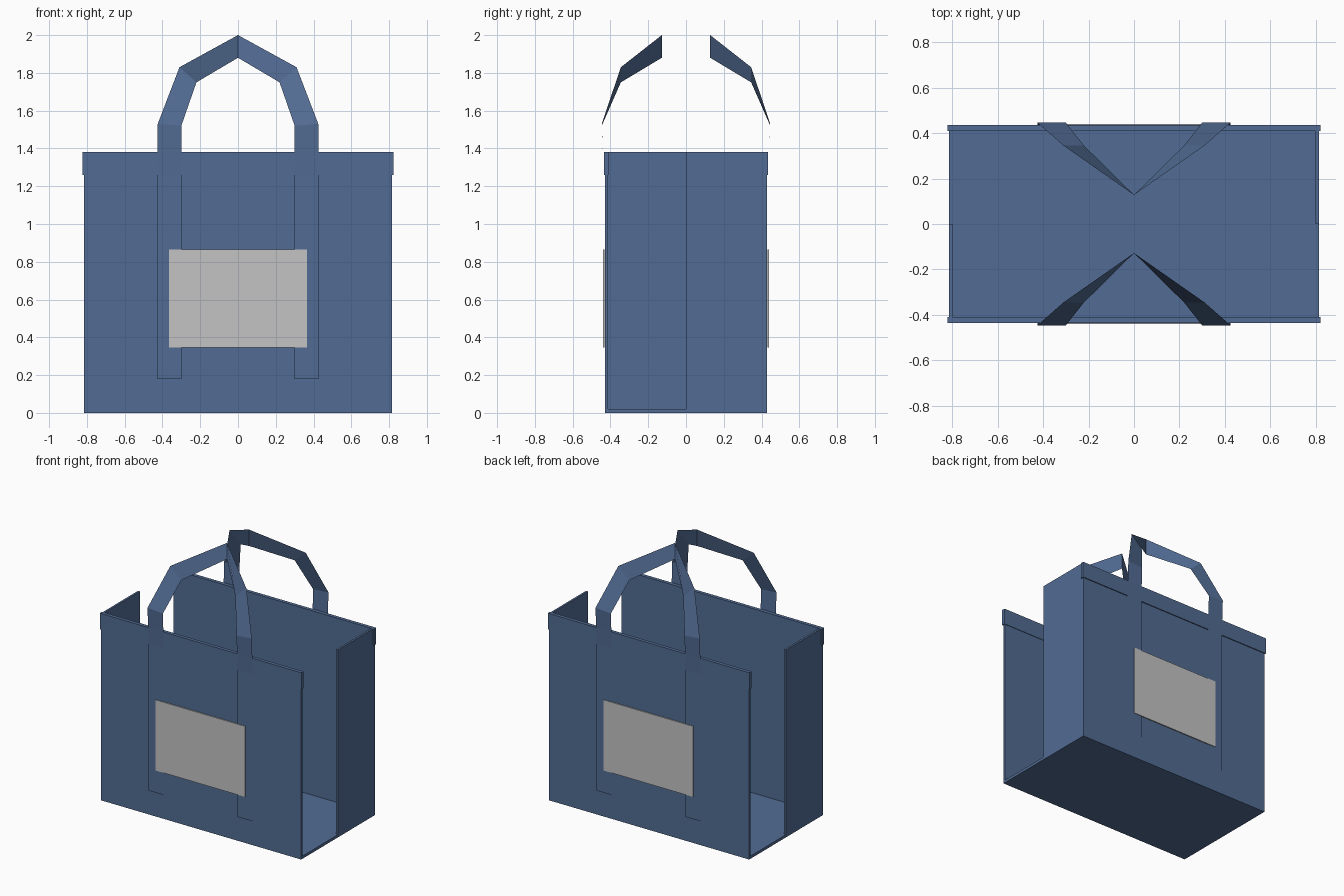
import bpy

cube = bpy.data.objects.get("Cube")
if cube:
    bpy.data.objects.remove(cube, do_unlink=True)


def make_material(name, rgb):
    mat = bpy.data.materials.new(name)
    mat.use_nodes = True
    color = (*rgb, 1.0)
    mat.diffuse_color = color
    mat.node_tree.nodes["Principled BSDF"].inputs["Base Color"].default_value = color
    return mat


BLUE = make_material("denim blue", (0.085, 0.15, 0.295))
GREY = make_material("label grey", (0.55, 0.55, 0.55))


def make_object(name, verts, faces, mat):
    mesh = bpy.data.meshes.new(name)
    mesh.from_pydata(verts, [], faces)
    mesh.materials.append(mat)
    mesh.update()
    obj = bpy.data.objects.new(name, mesh)
    bpy.context.collection.objects.link(obj)
    return obj


def box(name, xs, ys, zs, mat):
    """Box between the given x, y and z limits."""
    verts = [(x, y, z) for x in sorted(xs) for y in sorted(ys) for z in sorted(zs)]
    faces = [(0, 1, 3, 2), (4, 6, 7, 5), (0, 4, 5, 1),
             (2, 3, 7, 6), (0, 2, 6, 4), (1, 5, 7, 3)]
    return make_object(name, verts, faces, mat)


W, TOP, HEM = 0.815, 1.38, 1.26

# Strap cross rows: outer x, outer z, inner x, inner z, depth
STRAP = [
    (0.425, 0.18, 0.30, 0.18, 0.436),
    (0.425, HEM, 0.30, HEM, 0.437),
    (0.425, TOP, 0.30, TOP, 0.440),
    (0.425, 1.53, 0.30, 1.52, 0.446),
    (0.31, 1.83, 0.22, 1.75, 0.345),
]
PEAK = (0, 2.0, 0, 1.88, 0.128)


def strap(name, side):
    """Flat webbing running up one leg, over the peak and down the other."""
    mirrored = [(-a, b, -c, d, y) for a, b, c, d, y in reversed(STRAP)]
    verts = []
    for ox, oz, ix, iz, y in STRAP + [PEAK] + mirrored:
        verts += [(ox, side * y, oz), (ix, side * y, iz)]
    faces = []
    for i in range(0, len(verts) - 2, 2):
        quad = (i, i + 1, i + 3, i + 2)
        faces.append(quad if side > 0 else quad[::-1])
    return make_object(name, verts, faces, BLUE)


# Base
box("floor", (-W, W), (-0.428, 0.428), (0, 0.02), BLUE)

# Large panels with hem, carrying strap and label
for label, s in (("front", -1), ("back", 1)):
    box(label + "_panel", (-W, W), (s * 0.413, s * 0.428), (0, TOP - 0.003), BLUE)
    box(label + "_hem", (-0.822, 0.822), (s * 0.409, s * 0.435), (HEM, TOP), BLUE)
    strap(label + "_handle", s)
    box(label + "_label", (-0.365, 0.365), (s * 0.432, s * 0.440), (0.345, 0.865), GREY)

# Half-width side panels, at opposite corners
for label, s in (("left", 1), ("right", -1)):
    box(label + "_side_panel", (s * 0.80, s * W), (0, s * 0.42), (0, TOP), BLUE)
